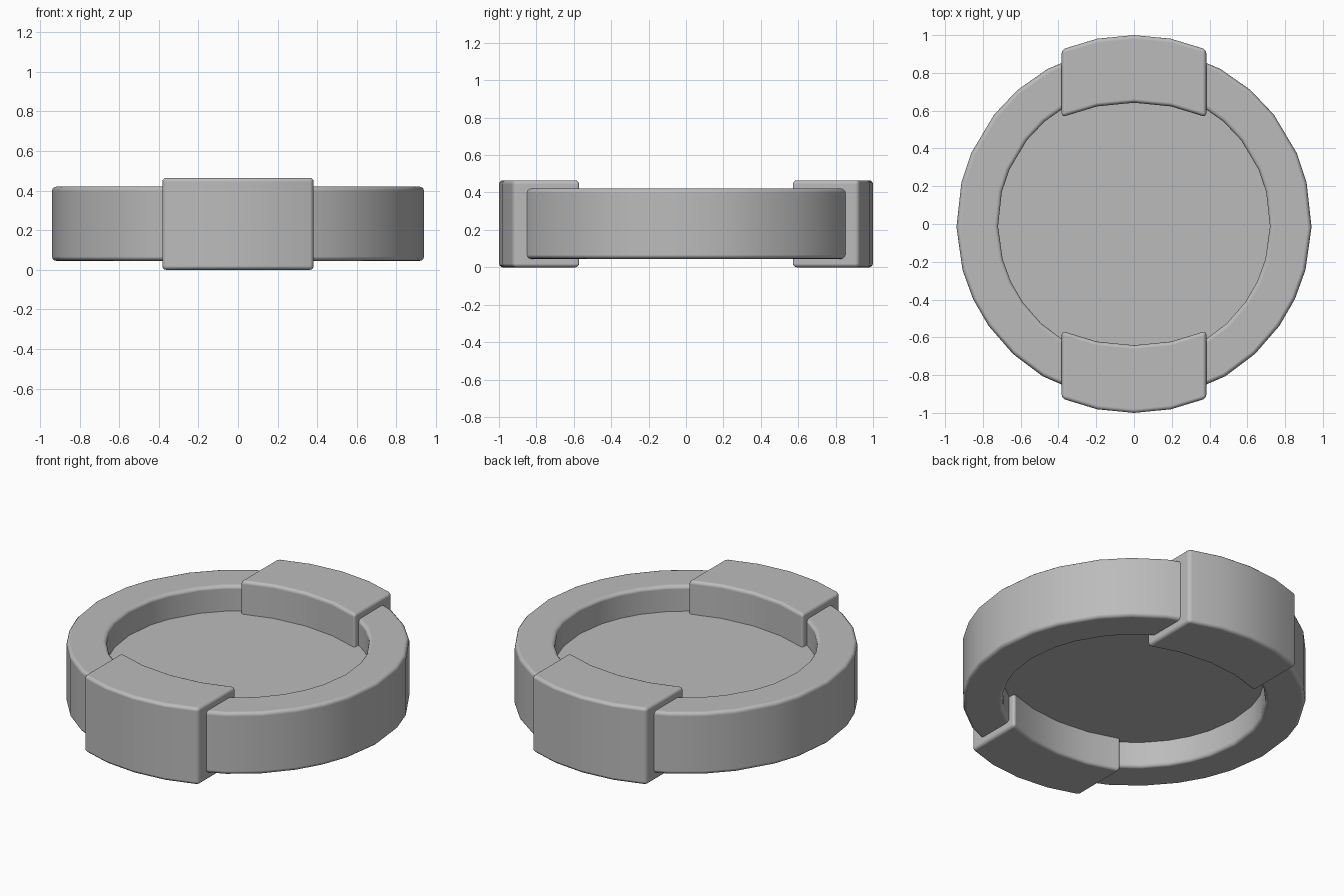
import bpy, bmesh, math

if "Cube" in bpy.data.objects:
    bpy.data.objects.remove(bpy.data.objects["Cube"])

grey = bpy.data.materials.new("plain grey")
grey.diffuse_color = (0.5, 0.5, 0.5, 1)
grey.use_nodes = True
grey.node_tree.nodes["Principled BSDF"].inputs["Base Color"].default_value = grey.diffuse_color


def finish(name, bm, bevel):
    """Turn a bmesh into a smooth object with softly rounded sharp edges."""
    bmesh.ops.recalc_face_normals(bm, faces=bm.faces)
    mesh = bpy.data.meshes.new(name)
    bm.to_mesh(mesh)
    bm.free()
    mesh.materials.append(grey)
    obj = bpy.data.objects.new(name, mesh)
    bpy.context.collection.objects.link(obj)
    bpy.ops.object.select_all(action='DESELECT')
    obj.select_set(True)
    bpy.context.view_layer.objects.active = obj
    bpy.ops.object.shade_smooth_by_angle(angle=math.radians(40))
    if bevel:
        for p in mesh.polygons:
            p.use_smooth = True
        for e in mesh.edges:
            e.use_edge_sharp = False
        mod = obj.modifiers.new("rounded edges", 'BEVEL')
        mod.width = bevel
        mod.segments = 3
        mod.limit_method = 'ANGLE'
        mod.angle_limit = math.radians(40)
        mod.harden_normals = True
    return obj


def prism(outline, z0, z1):
    """Extrude a flat outline between two heights."""
    bm = bmesh.new()
    face = bm.faces.new([bm.verts.new((x, y, z0)) for x, y in outline])
    ext = bmesh.ops.extrude_face_region(bm, geom=[face])
    for v in ext["geom"]:
        if isinstance(v, bmesh.types.BMVert):
            v.co.z = z1
    return bm


# slightly uneven facets of the ring, mirrored left to right
half = [-90, -74, -59, -47, -35, -25, -15, -1, 13.6, 23.5, 38, 49, 61, 75, 90]
angles = [math.radians(a) for a in half + [180 - a for a in half[-2:0:-1]]]

# ring: rectangular section swept around the centre
bm = bmesh.new()
section = [(0.94, 0.045), (0.94, 0.42), (0.72, 0.42), (0.72, 0.045)]
loops = [[bm.verts.new((r * math.cos(a), r * math.sin(a), z)) for r, z in section]
         for a in angles]
for i, a in enumerate(loops):
    b = loops[(i + 1) % len(loops)]
    for k in range(4):
        m = (k + 1) % 4
        bm.faces.new((a[k], b[k], b[m], a[m]))
finish("ring", bm, 0.022)

# disc: flat plate filling the middle of the ring
finish("disc", prism([(0.74 * math.cos(a), 0.74 * math.sin(a)) for a in angles],
                     0.2, 0.265), 0)

# clamps: arc-shaped blocks on the front and back of the ring
arc = [(math.sin(math.radians(11.25 * i)), math.cos(math.radians(11.25 * i)))
       for i in range(-2, 3)]
for name, s in (("back_clamp", 1), ("front_clamp", -1)):
    outline = [(x, s * y) for x, y in arc]
    outline += [(x, s * (y - 0.358)) for x, y in reversed(arc)]
    finish(name, prism(outline, 0, 0.465), 0.02)
